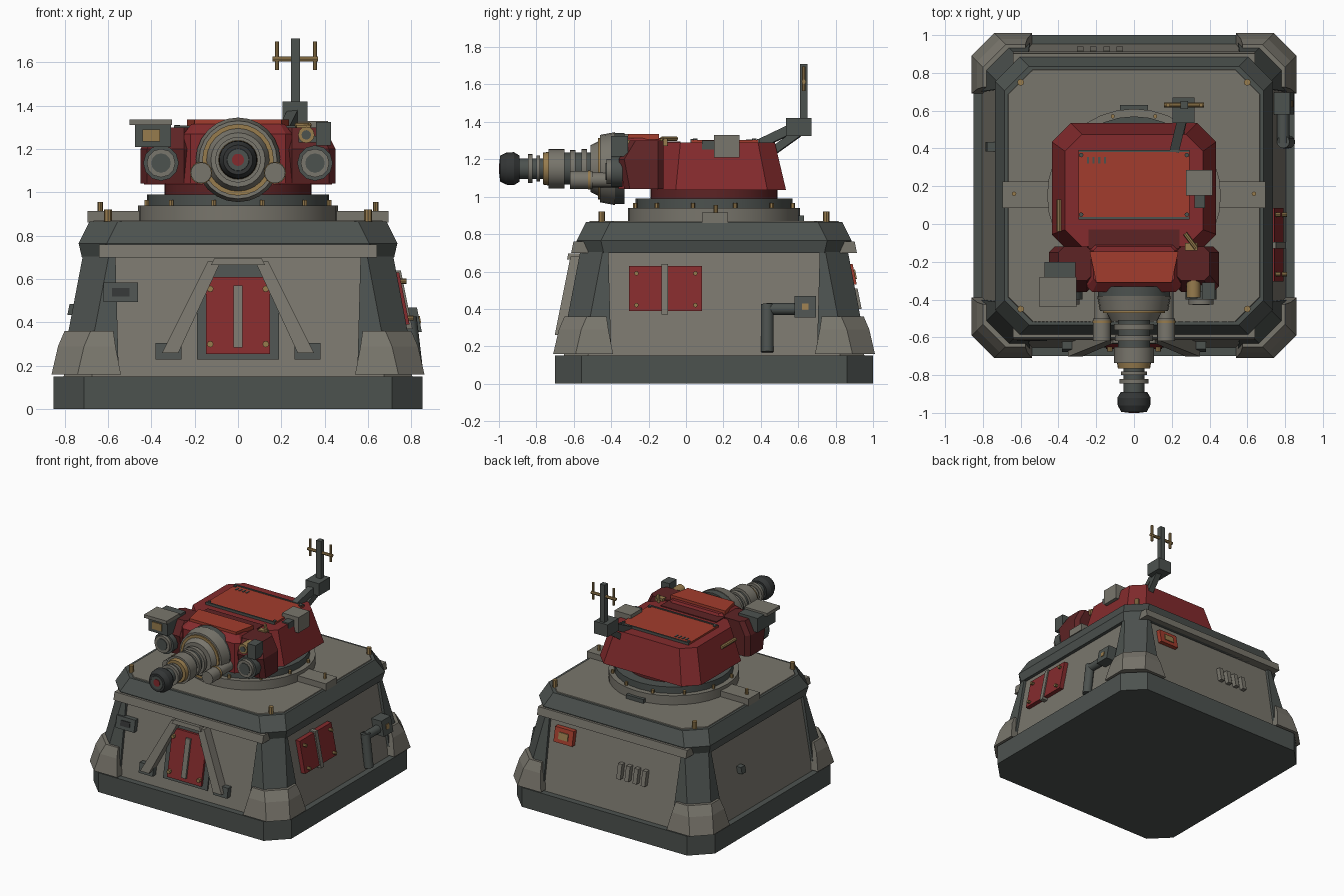
import bpy, bmesh, math
from mathutils import Vector, Matrix

if "Cube" in bpy.data.objects:
    bpy.data.objects.remove(bpy.data.objects["Cube"], do_unlink=True)


def material(name, r, g, b):
    m = bpy.data.materials.new(name)
    m.use_nodes = True
    m.diffuse_color = (r, g, b, 1)
    m.node_tree.nodes["Principled BSDF"].inputs["Base Color"].default_value = (r, g, b, 1)
    return m


LIGHT = material("warm grey", .19, .18, .15)
DARK = material("slate grey", .073, .084, .078)
BLACK = material("charcoal", .033, .036, .036)
RED = material("red", .23, .024, .026)
ORANGE = material("orange red", .36, .046, .026)
MAROON = material("dark red", .11, .017, .018)
GOLD = material("brass", .31, .2, .075)
CY = .15  # centre line of the bunker along y


def finish(name, mat, bm, smooth=False):
    bmesh.ops.recalc_face_normals(bm, faces=bm.faces)
    me = bpy.data.meshes.new(name)
    bm.to_mesh(me)
    bm.free()
    me.materials.append(mat)
    if smooth:
        me.shade_smooth()
        me.set_sharp_from_angle(angle=math.radians(35))
    ob = bpy.data.objects.new(name, me)
    bpy.context.collection.objects.link(ob)
    return ob


def loft(name, mat, rings, matrix=None):
    bm = bmesh.new()
    vs = [[bm.verts.new(p) for p in ring] for ring in rings]
    n = len(vs[0])
    for a, b in zip(vs, vs[1:]):
        for i in range(n):
            bm.faces.new((a[i], a[(i + 1) % n], b[(i + 1) % n], b[i]))
    bm.faces.new(vs[0])
    bm.faces.new(vs[-1])
    if matrix:
        bmesh.ops.transform(bm, matrix=matrix, verts=bm.verts)
    return finish(name, mat, bm)


def octagon(z, x0, x1, y0, y1, c):
    return [(x0 + c, y0, z), (x1 - c, y0, z), (x1, y0 + c, z), (x1, y1 - c, z),
            (x1 - c, y1, z), (x0 + c, y1, z), (x0, y1 - c, z), (x0, y0 + c, z)]


def square_oct(z, h, c):
    return octagon(z, -h, h, CY - h, CY + h, c)


def box(name, mat, x0, x1, y0, y1, z0, z1):
    return loft(name, mat, [[(x0, y0, z), (x1, y0, z), (x1, y1, z), (x0, y1, z)] for z in (z0, z1)])


def rod(name, mat, p, q, r, r2=None, n=24):
    p, q = Vector(p), Vector(q)
    d = q - p
    bm = bmesh.new()
    mtx = Matrix.Translation((p + q) / 2) @ d.to_track_quat('Z', 'Y').to_matrix().to_4x4()
    if n == 4:
        mtx = mtx @ Matrix.Rotation(math.pi / 4, 4, 'Z')
    bmesh.ops.create_cone(bm, cap_ends=True, segments=n, radius1=r,
                          radius2=r if r2 is None else r2, depth=d.length, matrix=mtx)
    return finish(name, mat, bm, n > 8)


def side_matrix(side):
    return Matrix.Translation((0, CY, 0)) @ Matrix.Rotation(side * math.pi / 2, 4, 'Z')


def wall(z):
    return .80 - .2 * (z - .17)


def plate(name, mat, side, rows, d, d0=-.02):
    """Slab following a sloped wall; rows are (z, u0, u1)."""
    return loft(name, mat, [[(u0, -wall(z) - d, z), (u1, -wall(z) - d, z),
                             (u1, -wall(z) - d0, z), (u0, -wall(z) - d0, z)]
                            for z, u0, u1 in rows], side_matrix(side))


def stud(name, side, u, z, d, r=.012):
    y = -wall(z)
    return rod(name, GOLD, side_matrix(side) @ Vector((u, y, z)),
               side_matrix(side) @ Vector((u, y - d, z)), r, n=8)


# Bunker shell
loft("base_slab", DARK, [square_oct(0, .85, .14), square_oct(.15, .85, .14)])
loft("sloped_walls", LIGHT, [square_oct(z, wall(z), .13) for z in (.15, .72)])
loft("roof_cap", DARK, [square_oct(.7, .72, .13), square_oct(.765, .735, .13), square_oct(.865, .685, .13)])
loft("roof_plate", LIGHT, [square_oct(.86, .67, .13), square_oct(.87, .665, .13)])


def corner(z, h, w, c=.12):
    return [(h, -h + w, z), (h, -h + c, z), (h - c, -h, z), (h - w, -h, z), (h - w, -h + w, z)]


for k in range(4):
    loft("corner_pillar", DARK, [corner(.16, .82, .27), corner(.71, .715, .15)], side_matrix(k))
    loft("corner_foot", LIGHT, [corner(.16, .86, .32), corner(.29, .83, .265), corner(.36, .80, .225)],
         side_matrix(k))
for k in (0, 2):
    plate("wall_beam", LIGHT, k, [(.7, -.64, .64), (.76, -.64, .64)], .07)

# Front door with A-frame braces
plate("door_frame", DARK, 0, [(.23, -.19, .19), (.58, -.19, .19), (.67, -.12, .12)], .012)
plate("door", RED, 0, [(.255, -.147, .147), (.56, -.147, .147), (.61, -.12, .12)], .03)
plate("door_bar", LIGHT, 0, [(.285, -.02, .02), (.57, -.02, .02)], .045)
plate("brace_head", LIGHT, 0, [(.665, -.125, .125), (.695, -.11, .11)], .085)
for s in (-1, 1):
    plate("brace", LIGHT, 0, [(.26, s * .275, s * .35), (.68, s * .08, s * .14)], .07)
    plate("brace_foot", DARK, 0, [(.23, s * .26, s * .38), (.305, s * .26, s * .38)], .04)
    for z in (.3, .555):
        stud("door_bolt", 0, s * .128, z, .05, .015)
plate("junction_box", DARK, 0, [(.495, -.62, -.46), (.585, -.62, -.46)], .035)
plate("junction_lid", BLACK, 0, [(.52, -.58, -.5), (.56, -.58, -.5)], .04)

# Side panel and pipe
plate("side_panel", RED, 1, [(.39, -.455, -.065), (.63, -.455, -.065)], .035)
plate("side_panel_bar", LIGHT, 1, [(.37, -.28, -.245), (.64, -.28, -.245)], .045)
for u in (-.415, -.1):
    for z in (.42, .59):
        stud("panel_bolt", 1, u, z, .06)
plate("pipe_box", DARK, 1, [(.355, .43, .545), (.47, .43, .545)], .085)
plate("pipe_box_window", GOLD, 1, [(.395, .47, .505), (.43, .47, .505)], .09)
rod("pipe_run", DARK, (.79, .62, .4), (.79, .43, .4), .032, n=12)
rod("pipe_drop", DARK, (.79, .435, .425), (.82, .435, .17), .034, n=12)
plate("wall_socket", DARK, 3, [(.435, -.285, -.235), (.485, -.285, -.235)], .04)

# Rear wall details
for i in range(4):
    u = .075 + i * .07
    plate("rear_vent", LIGHT, 2, [(.4, u - .017, u + .017), (.51, u - .017, u + .017)], .035)
plate("rear_marker", ORANGE, 2, [(.53, -.5, -.34), (.64, -.5, -.34)], .035)
plate("rear_marker_window", GOLD, 2, [(.56, -.46, -.38), (.61, -.46, -.38)], .042)

# Roof fittings
for s in (-1, 1):
    box("roof_block", LIGHT, s * .42, s * .695, .085, .225, .86, .915)
    rod("block_stud", GOLD, (s * .635, .16, .9), (s * .635, .16, .955), .012, n=8)
    for y in (-.45, .75):
        rod("roof_stud", GOLD, (s * .6, y, .86), (s * .6, y, .92), .018, n=8)
box("roof_rear_step", DARK, -.075, .075, .56, .63, .865, .9)

# Turret ring
for name, mat, z0, z1, r in (("ring_base", LIGHT, .865, .94, .46), ("ring_bearing", DARK, .94, .99, .42),
                             ("ring_neck", MAROON, .98, 1.04, .34)):
    rod(name, mat, (0, CY, z0), (0, CY, z1), r, n=32)
for i in range(12):
    a = (i + .5) * math.pi / 6
    x, y = .435 * math.cos(a), CY + .435 * math.sin(a)
    rod("ring_bolt", GOLD, (x, y, .935), (x, y, .965), .012, n=6)

# Turret body
loft("turret_body", RED, [octagon(1.035, -.435, .435, -.155, .535, .1),
                          octagon(1.29, -.365, .365, -.12, .475, .09)])
box("turret_hatch", ORANGE, -.295, .295, .03, .385, 1.28, 1.303)
for y in (.025, .38):
    box("hatch_rail", DARK, -.295, .295, y, y + .012, 1.28, 1.309)
for i in range(4):
    box("hatch_slot", DARK, -.25 + i * .03, -.238 + i * .03, .32, .355, 1.3, 1.307)
for x in (-.28, .28):
    for y in (.05, .365):
        rod("hatch_bolt", DARK, (x, y, 1.3), (x, y, 1.311), .012, n=8)
box("recess_plate", MAROON, -.24, .24, -.13, -.03, 1.285, 1.296)
loft("mantlet_block", RED, [octagon(1.04, -.25, .25, -.36, -.1, .03), octagon(1.27, -.25, .25, -.36, -.1, .03),
                            octagon(1.315, -.215, .215, -.31, -.12, .02)])
loft("mantlet_lid", ORANGE, [[(-.2, -.31, z), (.2, -.31, z), (.235, -.145, z), (-.235, -.145, z)]
                             for z in (1.305, 1.335)])
for s in (-1, 1):
    loft("cheek", MAROON, [octagon(z, min(s * .22, s * x), max(s * .22, s * x), y, -.12, .03)
                           for z, x, y in ((1.04, .45, -.33), (1.2, .45, -.36), (1.3, .4, -.3))])
    # Lamps and side tubes
    rod("lamp_rim", DARK, (s * .355, -.34, 1.135), (s * .355, -.4, 1.135), .082, n=12)
    rod("lamp_body", LIGHT, (s * .355, -.38, 1.135), (s * .355, -.425, 1.135), .066, n=12)
    rod("lamp_lens", DARK, (s * .355, -.42, 1.135), (s * .355, -.43, 1.135), .045, n=12)
    rod("side_tube_sleeve", LIGHT, (s * .17, -.3, 1.09), (s * .17, -.5, 1.09), .04, n=16)
    rod("side_tube", LIGHT, (s * .17, -.5, 1.09), (s * .17, -.62, 1.09), .048, n=16)
    rod("side_tube_band", GOLD, (s * .17, -.51, 1.09), (s * .17, -.525, 1.09), .051, n=16)
rod("side_handle", GOLD, (-.395, -.04, 1.2), (-.395, .13, 1.2), .014, n=8)
rod("front_lever", GOLD, (.27, -.05, 1.31), (.33, -.13, 1.31), .012, n=8)
box("lever_base", GOLD, .27, .335, -.14, -.1, 1.27, 1.31)

# Sights
box("sight_box", DARK, -.475, -.31, -.42, -.2, 1.21, 1.32)
box("sight_roof", LIGHT, -.5, -.305, -.44, -.28, 1.31, 1.335)
box("sight_window", GOLD, -.44, -.36, -.427, -.4, 1.235, 1.29)
box("small_sight", DARK, .36, .43, -.4, -.31, 1.215, 1.325)
box("small_sight_base", DARK, .28, .4, -.36, -.3, 1.23, 1.26)
rod("round_sight", GOLD, (.315, -.3, 1.265), (.315, -.39, 1.265), .038, n=12)
rod("round_sight_lens", DARK, (.315, -.38, 1.265), (.315, -.395, 1.265), .022, n=12)
box("side_sensor", LIGHT, .275, .415, .15, .285, 1.21, 1.33)
box("side_sensor_lens", DARK, .32, .375, .085, .16, 1.23, 1.3)

# Cannon: material, y start, y end, radius at each end
SEGMENTS = (("collar", DARK, -.33, -.40, .19, .19), ("collar_face", LIGHT, -.38, -.46, .195, .18),
            ("collar_band", GOLD, -.46, -.47, .165, .165), ("collar_nose", LIGHT, -.46, -.51, .15, .125),
            ("barrel_root", DARK, -.5, -.66, .085, .085), ("root_ring", LIGHT, -.53, -.56, .105, .105),
            ("root_ring", LIGHT, -.59, -.62, .1, .1), ("sleeve", LIGHT, -.65, -.735, .105, .105),
            ("sleeve_band", GOLD, -.735, -.765, .09, .085), ("barrel", DARK, -.76, -.91, .055, .055),
            ("barrel_ring", LIGHT, -.78, -.80, .07, .07), ("barrel_ring", LIGHT, -.82, -.845, .078, .078),
            ("muzzle_back", BLACK, -.89, -.92, .07, .088), ("muzzle", BLACK, -.92, -.96, .088, .086),
            ("muzzle_tip", BLACK, -.96, -.995, .086, .068), ("bore_ring", DARK, -.99, -.997, .055, .05),
            ("bore", RED, -.99, -1.0, .028, .028))
for name, mat, y0, y1, r0, r1 in SEGMENTS:
    rod(name, mat, (0, y0, 1.15), (0, y1, 1.15), r0, r1)

# Antenna
rod("antenna_arm", DARK, (.21, .37, 1.27), (.265, .6, 1.38), .035, n=4)
rod("antenna_strut", DARK, (.24, .46, 1.24), (.27, .6, 1.34), .03, n=4)
box("antenna_box", DARK, .205, .32, .535, .67, 1.325, 1.42)
box("antenna_mast", DARK, .245, .285, .61, .65, 1.41, 1.71)
rod("antenna_crossbar", GOLD, (.16, .63, 1.615), (.37, .63, 1.615), .012, n=8)
for x in (.18, .355):
    rod("antenna_prong", GOLD, (x, .63, 1.565), (x, .63, 1.695), .01, n=8)
